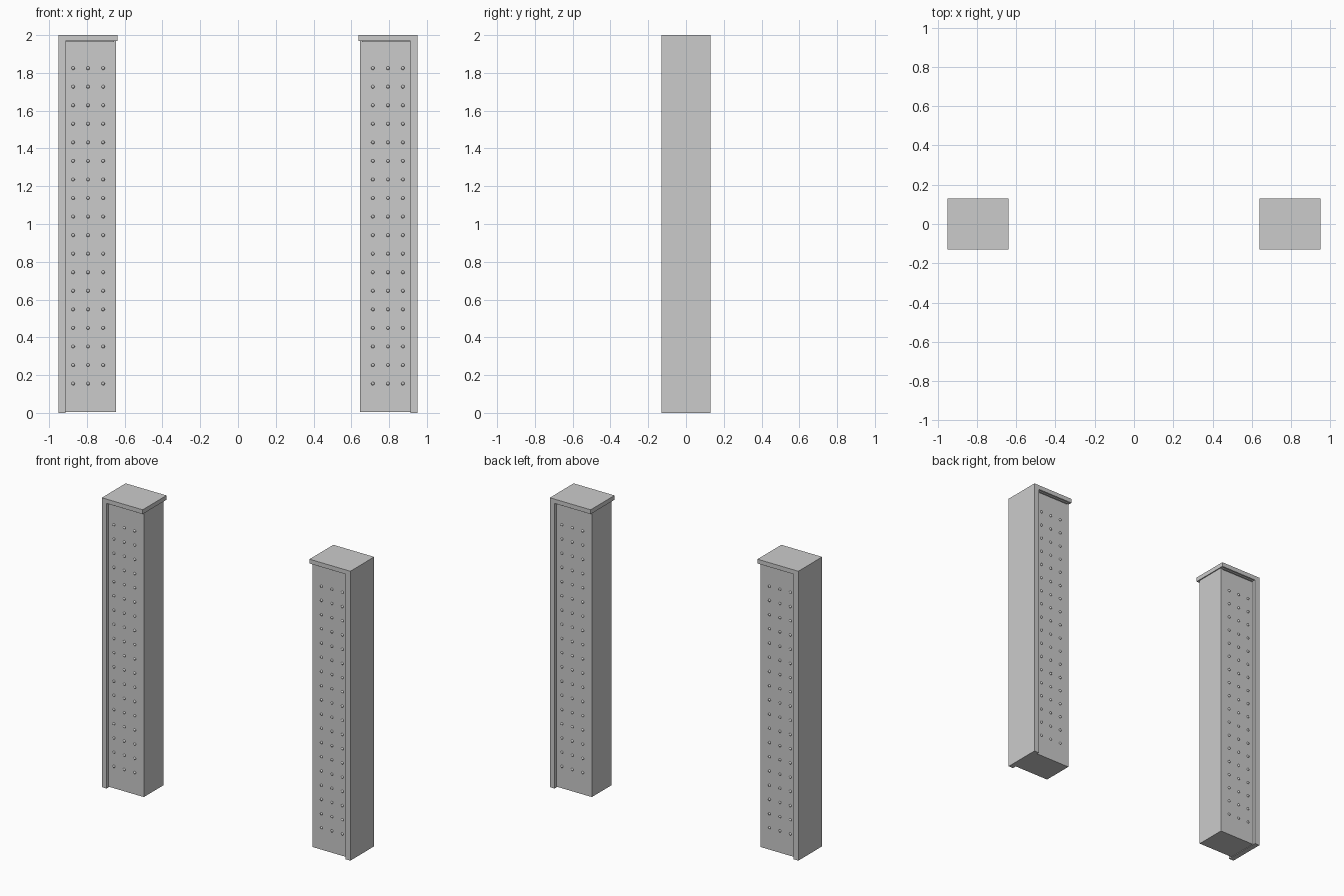
import bpy, bmesh
from mathutils import Matrix, Vector

if "Cube" in bpy.data.objects:
    bpy.data.objects.remove(bpy.data.objects["Cube"])


def new_object(name, bm):
    bmesh.ops.recalc_face_normals(bm, faces=bm.faces)
    mesh = bpy.data.meshes.new(name)
    bm.to_mesh(mesh)
    bm.free()
    ob = bpy.data.objects.new(name, mesh)
    bpy.context.collection.objects.link(ob)
    return ob


def box(name, x0, x1, half_y, z0, z1):
    bm = bmesh.new()
    size = Matrix.Diagonal((x1 - x0, 2 * half_y, z1 - z0, 1))
    centre = Vector(((x0 + x1) / 2, 0, (z0 + z1) / 2))
    bmesh.ops.create_cube(bm, size=1, matrix=Matrix.Translation(centre) @ size)
    return new_object(name, bm)


def frame(name, s):
    # Outer upright and top cap as one L-shaped profile
    profile = [(.95, 0), (.95, 2), (.638, 2), (.638, 1.97), (.914, 1.97), (.914, 0)]
    bm = bmesh.new()
    face = bm.faces.new([bm.verts.new((s * x, -.13, z)) for x, z in profile])
    ext = bmesh.ops.extrude_face_region(bm, geom=[face], use_keep_orig=True)
    moved = [v for v in ext["geom"] if isinstance(v, bmesh.types.BMVert)]
    bmesh.ops.translate(bm, verts=moved, vec=(0, .26, 0))
    return new_object(name, bm)


def studs(name, s, half_y):
    # Grid of small domed studs on the front and back panels
    bm = bmesh.new()
    for face_y in (-half_y, half_y):
        for x in (.714, .794, .873):
            for row in range(18):
                z = .155 + row * (1.825 - .155) / 17
                bmesh.ops.create_uvsphere(bm, u_segments=12, v_segments=8, radius=.009,
                                          matrix=Matrix.Translation((s * x, face_y, z)))
    for f in bm.faces:
        f.smooth = True
    return new_object(name, bm)


BODY_Y = .107
for side, s in (("left", -1), ("right", 1)):
    frame(f"{side}_frame", s)
    # Recessed pillar body
    box(f"{side}_body", *sorted((s * .645, s * .914)), BODY_Y, .004, 1.97)
    # Thin strip under the cap
    box(f"{side}_cap_strip", *sorted((s * .657, s * .907)), .118, 1.963, 1.97)
    studs(f"{side}_studs", s, BODY_Y)
